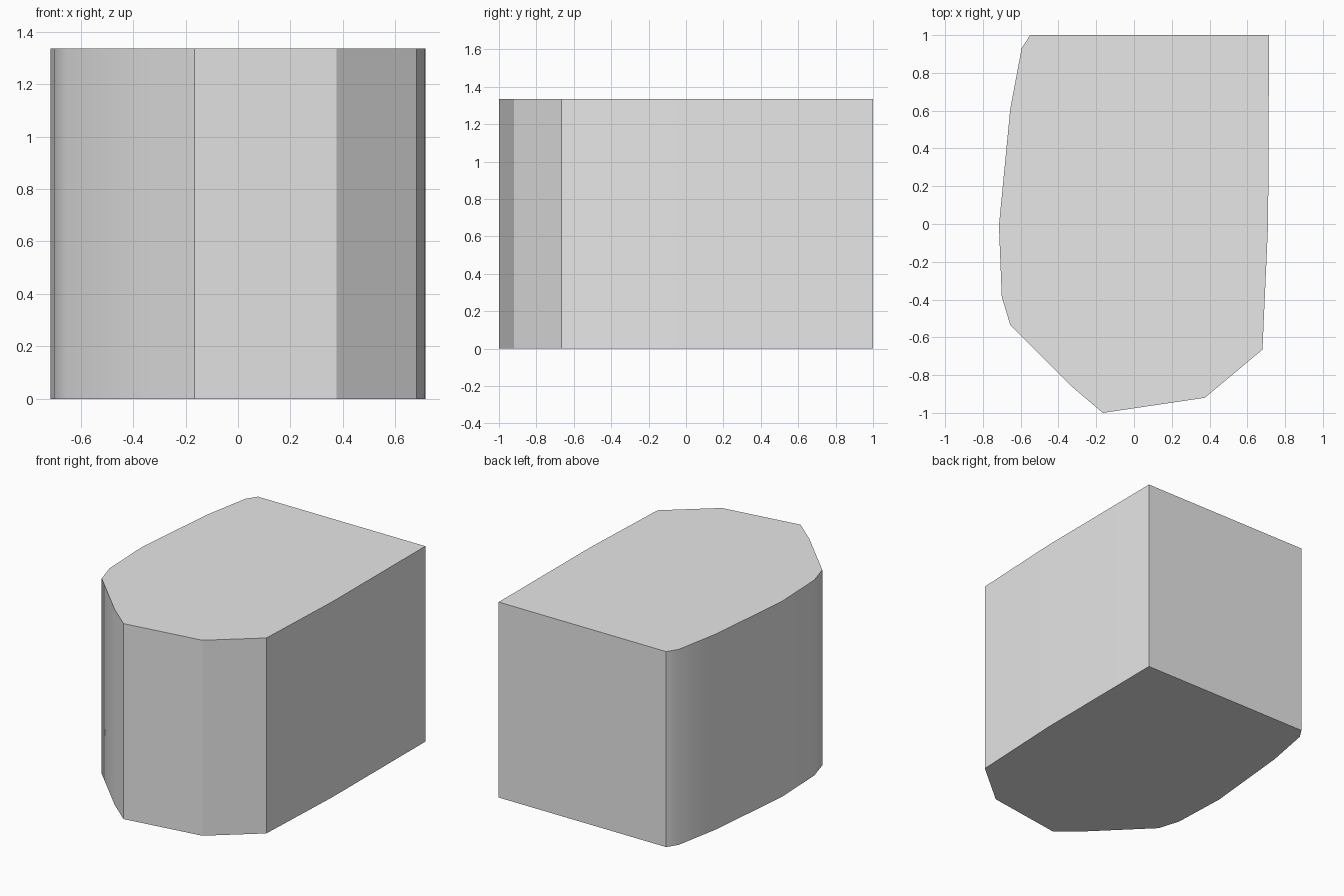
import bpy
import bmesh
import math

cube = bpy.data.objects.get("Cube")
if cube:
    bpy.data.objects.remove(cube, do_unlink=True)

HEIGHT = 1.335

# Single plain grey material
grey = bpy.data.materials.new("light_grey")
grey.use_nodes = True
colour = (0.8, 0.8, 0.8, 1.0)
grey.diffuse_color = colour
grey.node_tree.nodes["Principled BSDF"].inputs["Base Color"].default_value = colour

# Plan outline, counter-clockwise from the back right corner
outline = [
    (-0.55, 1.0), (-0.595, 0.93), (-0.655, 0.61), (-0.715, -0.01),
    (-0.70, -0.385), (-0.655, -0.535), (-0.33, -0.86), (-0.165, -1.0),
    (0.375, -0.92), (0.68, -0.665), (0.71, 0.0), (0.715, 1.0),
]

# Block body: the outline extruded straight up
bm = bmesh.new()
base = bm.faces.new([bm.verts.new((x, y, 0)) for x, y in outline])
extruded = bmesh.ops.extrude_face_region(bm, geom=[base], use_keep_orig=True)
top_verts = [g for g in extruded["geom"] if isinstance(g, bmesh.types.BMVert)]
bmesh.ops.translate(bm, verts=top_verts, vec=(0, 0, HEIGHT))
bmesh.ops.recalc_face_normals(bm, faces=bm.faces)

mesh = bpy.data.meshes.new("block_body")
bm.to_mesh(mesh)
bm.free()
mesh.materials.append(grey)
body = bpy.data.objects.new("block_body", mesh)
bpy.context.collection.objects.link(body)

# Soft shading around the curved side, crisp corners elsewhere
bpy.ops.object.select_all(action="DESELECT")
body.select_set(True)
bpy.context.view_layer.objects.active = body
bpy.ops.object.shade_smooth_by_angle(angle=math.radians(30))
